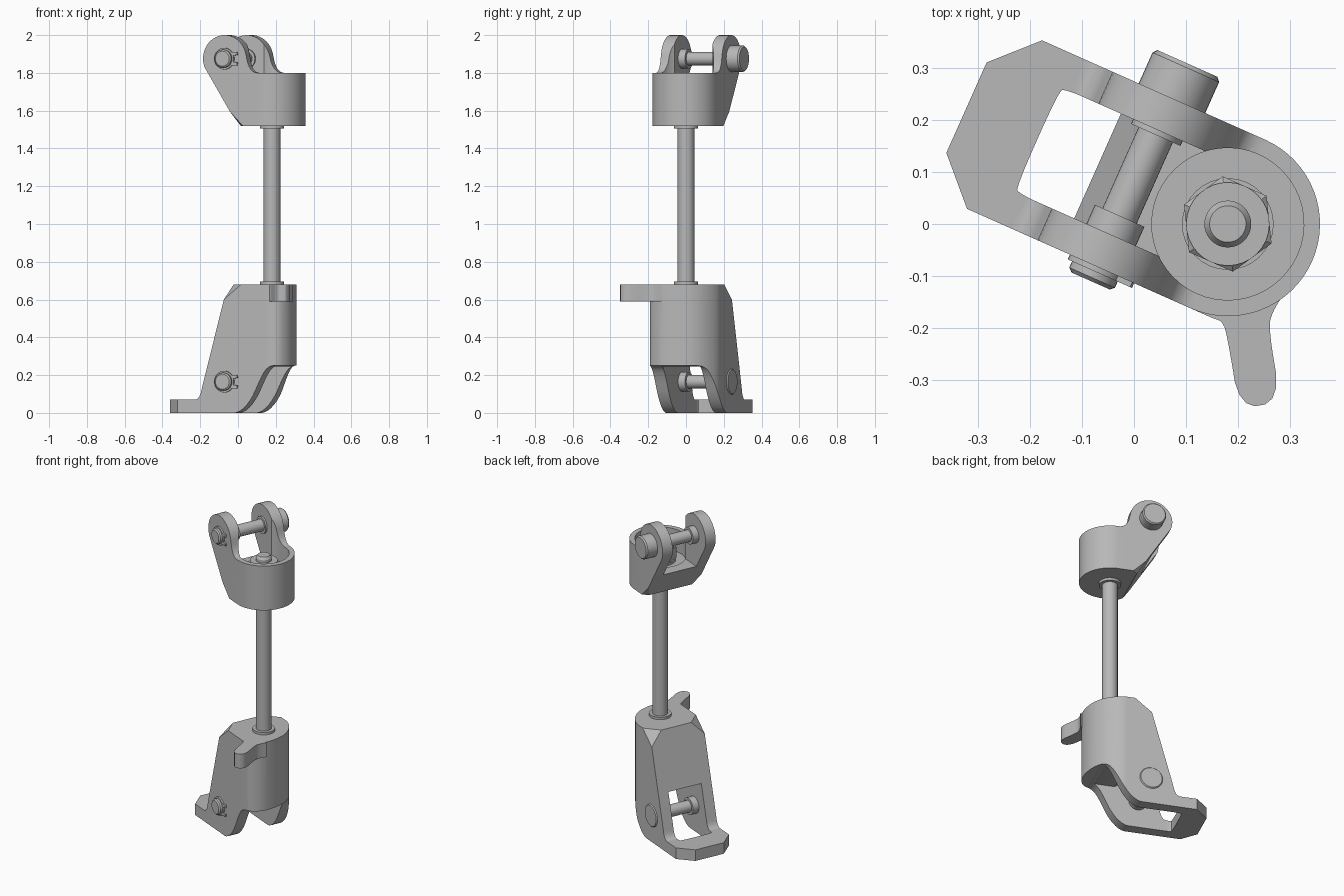
import bpy, bmesh, math
from mathutils import Matrix, Vector

if "Cube" in bpy.data.objects:
    bpy.data.objects.remove(bpy.data.objects["Cube"], do_unlink=True)

steel = bpy.data.materials.new("grey_steel")
steel.use_nodes = True
GREY = (0.48, 0.48, 0.48, 1)
steel.diffuse_color = GREY
steel.node_tree.nodes["Principled BSDF"].inputs["Base Color"].default_value = GREY

# Everything is built around the rod axis, then turned and moved into place
PLACE = Matrix.Translation((0.18, 0, 0)) @ Matrix.Rotation(math.radians(-24), 4, 'Z')
HALF = 0.177
GAP = 0.11
PIN_X = -0.196
parts = []


def finish(name, bm):
    bmesh.ops.recalc_face_normals(bm, faces=bm.faces)
    mesh = bpy.data.meshes.new(name)
    bm.to_mesh(mesh)
    bm.free()
    mesh.materials.append(steel)
    obj = bpy.data.objects.new(name, mesh)
    bpy.context.collection.objects.link(obj)
    parts.append(obj)
    return obj


def prism(name, outline, low, high, side=False):
    """Extrude a plan outline (x, y) upwards, or a side outline (x, z) across."""
    bm = bmesh.new()
    place = (lambda p, h: (p[0], h, p[1])) if side else (lambda p, h: (p[0], p[1], h))
    ends = [[bm.verts.new(place(p, h)) for p in outline] for h in (low, high)]
    for ring in ends:
        bm.faces.new(ring)
    for i in range(len(outline)):
        j = (i + 1) % len(outline)
        bm.faces.new((ends[0][i], ends[0][j], ends[1][j], ends[1][i]))
    return finish(name, bm)


def turned(name, profile, pin_z=None, sides=32):
    """Revolve (radius, height) about the rod axis, or about a cross pin."""
    bm = bmesh.new()
    rings = []
    for r, h in profile:
        ring = []
        for i in range(sides):
            a = math.tau * i / sides
            c, s = r * math.cos(a), r * math.sin(a)
            ring.append(bm.verts.new((c, s, h) if pin_z is None else (PIN_X + c, h, pin_z + s)))
        rings.append(ring)
    bm.faces.new(rings[0])
    bm.faces.new(rings[-1])
    for low, high in zip(rings, rings[1:]):
        for i in range(sides):
            j = (i + 1) % sides
            bm.faces.new((low[i], low[j], high[j], high[i]))
    return finish(name, bm)


def combine(obj, tool, operation):
    mod = obj.modifiers.new("shape", 'BOOLEAN')
    mod.object, mod.operation, mod.solver = tool, operation, 'EXACT'
    bpy.context.view_layer.objects.active = obj
    bpy.ops.object.modifier_apply(modifier=mod.name)
    parts.remove(tool)
    bpy.data.objects.remove(tool, do_unlink=True)


def soften(points, rounds=2):
    """Round an open line by cutting its corners."""
    for _ in range(rounds):
        out = [points[0]]
        for a, b in zip(points, points[1:]):
            a, b = Vector(a), Vector(b)
            out += [a.lerp(b, 0.25), a.lerp(b, 0.75)]
        points = out + [points[-1]]
    return [tuple(p) for p in points]


def arc(cx, cy, r, start, end, steps):
    angles = [math.radians(start + (end - start) * i / steps) for i in range(steps + 1)]
    return [(cx + r * math.cos(a), cy + r * math.sin(a)) for a in angles]


def cut_corners(obj, corner):
    """Slice off a back corner on both sides with a slanted plane."""
    bm = bmesh.new()
    bm.from_mesh(obj.data)
    for s in (-1, 1):
        a, b, c = [Vector((x, s * y, z)) for x, y, z in corner]
        normal = (b - a).cross(c - a).normalized()
        if normal.x > 0:
            normal.negate()
        res = bmesh.ops.bisect_plane(bm, geom=bm.verts[:] + bm.edges[:] + bm.faces[:],
                                     plane_co=a, plane_no=normal, clear_outer=True)
        edges = [e for e in res["geom_cut"] if isinstance(e, bmesh.types.BMEdge)]
        bmesh.ops.contextual_create(bm, geom=edges)
    bmesh.ops.recalc_face_normals(bm, faces=bm.faces)
    bm.to_mesh(obj.data)
    bm.free()


# Lower body: side outline trimmed by the plan outline
under = soften([(-0.18, 0), (-0.11, 0), (-0.04, 0.07), (0.02, 0.2), (0.06, 0.25), (0.12, 0.25)])
heel = soften([(-0.32, 0.16), (-0.343, 0.07), (-0.4, 0.07)])
lower_body = prism("lower_body", [(0.3, 0.68), (-0.178, 0.68), (-0.2, 0.6)] + heel
                   + [(-0.549, 0.07), (-0.549, 0)] + under + [(0.3, 0.25)], -0.3, 0.3, side=True)
nose = soften([(-0.08, HALF), (-0.02, HALF), (0.055, 0.138), (0.105, 0.085), (0.132, 0.025),
               (0.145, -0.04), (0.145, -0.1), (0.115, -0.158), (0.07, -HALF), (0, -HALF)])
plan = [(-0.469, -HALF), (-0.549, -0.095), (-0.549, 0.095), (-0.469, HALF)] + nose
combine(lower_body, prism("plan_tool", plan, -0.1, 0.9), 'INTERSECT')
cut_corners(lower_body, [(-0.178, 0.1, 0.68), (-0.1, HALF, 0.68), (-0.2, HALF, 0.6)])

# Slot through the foot and between the lower lugs
slot = prism("slot_tool", [(-0.5, -0.1), (-0.5, 0.33), (-0.17, 0.33), (-0.06, 0.245),
                           (0.3, 0.245), (0.3, -0.1)], -0.3, 0.3, side=True)
slot_end = soften([(-0.3, -GAP), (-0.39, -GAP), (-0.4, -0.1), (-0.4, 0.1), (-0.39, GAP), (-0.3, GAP)])
combine(slot, prism("slot_plan", slot_end + [(0.25, GAP), (0.25, -GAP)], -0.2, 0.5), 'INTERSECT')
combine(lower_body, slot, 'DIFFERENCE')

# Upper body: rounded lugs on a cup
lug = arc(PIN_X, 1.875, 0.125, 15, 200, 24)
shoulder = soften([(0.03, 1.8), (-0.03, 1.8), (-0.06, 1.84), (-0.073, 1.9)])
upper_body = prism("upper_body", [(0.3, 1.8)] + shoulder + lug + [(-0.118, 1.52), (0.3, 1.52)],
                   -0.3, 0.3, side=True)
plan = [(-0.5, -HALF)] + arc(0, 0, HALF, -90, 90, 32) + [(-0.5, HALF)]
combine(upper_body, prism("plan_tool", plan, 1.4, 2.2), 'INTERSECT')
cut_corners(upper_body, [(-0.153, 0.1, 1.52), (-0.09, HALF, 1.52), (-0.17, HALF, 1.6)])
combine(upper_body, turned("cup_tool", [(0.146, 1.66), (0.146, 2.2)], sides=48), 'DIFFERENCE')
combine(upper_body, prism("saddle_tool", [(-0.5, -GAP), (0, -GAP), (0, GAP), (-0.5, GAP)],
                          1.68, 2.2), 'DIFFERENCE')

# Rod with collars, washer and nut
turned("rod", [(0.045, 0.6), (0.045, 1.775), (0.035, 1.79)])
turned("lower_collar", [(0.064, 0.67), (0.064, 0.695)])
turned("upper_collar", [(0.064, 1.505), (0.064, 1.53)])
turned("washer", [(0.088, 1.65), (0.088, 1.675)])
turned("nut", [(0.092, 1.675), (0.092, 1.745), (0.08, 1.755)], sides=6)
turned("nut_crown", [(0.08, 1.74), (0.08, 1.757)])

# Cross pins with inner collars, heads and retaining clips
for label, z, head in (("lower", 0.165, 0.183), ("upper", 1.875, 0.25)):
    turned(label + "_pin", [(0.036, -0.19), (0.036, 0.18)], z)
    turned(label + "_pin_tip", [(0.04, -0.207), (0.048, -0.2), (0.048, -0.15)], z)
    turned(label + "_pin_collar", [(0.052, -0.15), (0.052, -0.07)], z)
    turned(label + "_pin_back_collar", [(0.052, 0.1), (0.052, 0.15)], z)
    turned(label + "_pin_head", [(0.07, 0.15), (0.07, head - 0.008), (0.063, head)], z)
    turned(label + "_clip_ring", [(0.057, -0.187), (0.057, -0.17)], z)
    for s in (-1, 1):
        tab = [(PIN_X + 0.04, z + s * 0.015), (PIN_X + 0.078, z + s * 0.02),
               (PIN_X + 0.074, z + s * 0.036), (PIN_X + 0.04, z + s * 0.036)]
        prism(label + "_clip_tab", tab, -0.187, -0.17, side=True)

# Side handle on the lower body, outlined from the rod axis in the final frame
handle_line = soften([(-0.06, -0.15), (-0.01, -0.185), (0.0, -0.22), (0.022, -0.355),
                      (0.102, -0.341), (0.078, -0.2), (0.085, -0.17), (0.11, -0.13)])
turn = Matrix.Rotation(math.radians(24), 2)
handle = prism("side_handle", [tuple(turn @ Vector(p)) for p in handle_line], 0.59, 0.68)
combine(lower_body, handle, 'UNION')

# Place all parts and shade them smooth across shallow angles
bpy.ops.object.select_all(action='DESELECT')
for obj in parts:
    obj.matrix_world = PLACE
    obj.select_set(True)
bpy.context.view_layer.objects.active = lower_body
bpy.ops.object.shade_smooth_by_angle(angle=math.radians(30))
